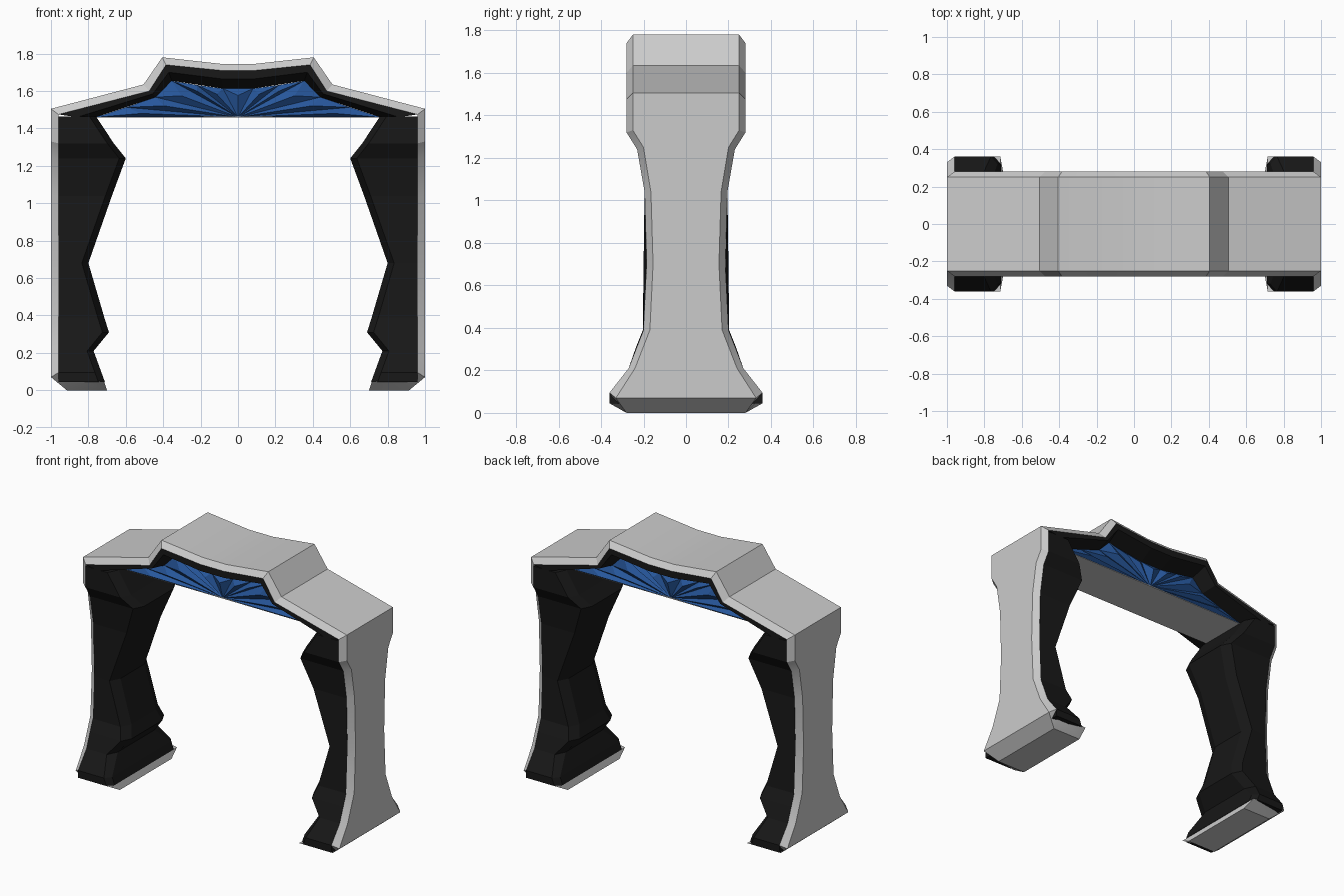
import bpy, bmesh

if "Cube" in bpy.data.objects:
    bpy.data.objects.remove(bpy.data.objects["Cube"])


def material(name, rgb):
    m = bpy.data.materials.new(name)
    m.diffuse_color = (*rgb, 1)
    m.use_nodes = True
    m.node_tree.nodes["Principled BSDF"].inputs["Base Color"].default_value = m.diffuse_color
    return m


black = material("black", (0.009, 0.009, 0.009))
blue = material("blue", (0.02, 0.095, 0.33))


def finish(name, bm, mat=None):
    bmesh.ops.recalc_face_normals(bm, faces=bm.faces[:])
    me = bpy.data.meshes.new(name)
    bm.to_mesh(me)
    bm.free()
    ob = bpy.data.objects.new(name, me)
    bpy.context.collection.objects.link(ob)
    if mat:
        me.materials.append(mat)
    return ob


def loft(name, rings, mat=None):
    """Skin a row of closed cross-sections and cap both ends."""
    bm = bmesh.new()
    vr = [[bm.verts.new(p) for p in r] for r in rings]
    n = len(rings[0])
    for a, b in zip(vr, vr[1:]):
        for i in range(n):
            j = (i + 1) % n
            bm.faces.new((a[i], a[j], b[j], b[i]))
    bm.faces.new(vr[0])
    bm.faces.new(vr[-1])
    return finish(name, bm, mat)


def both_sides(rings):
    """Continue a right-hand path of cross-sections over to the left."""
    return rings + [[(-x, y, z) for x, y, z in r] for r in reversed(rings)]


# Grey shell: outer edge x, z, half width, then bevel edge x, z
shell_path = [
    (0.70, 0.00, 0.28, 0.715, 0.045), (0.915, 0.00, 0.28, 0.925, 0.075),
    (1.00, 0.07, 0.33, 0.96, 0.095), (1.00, 0.21, 0.24, 0.96, 0.21),
    (1.00, 0.39, 0.17, 0.96, 0.39), (1.00, 0.70, 0.155, 0.96, 0.70),
    (1.00, 1.04, 0.165, 0.96, 1.04), (1.00, 1.25, 0.20, 0.96, 1.24),
    (1.00, 1.33, 0.25, 0.96, 1.32), (1.00, 1.505, 0.25, 0.96, 1.475),
    (0.505, 1.635, 0.25, 0.475, 1.60), (0.405, 1.78, 0.25, 0.385, 1.74),
    (0.09, 1.745, 0.25, 0.09, 1.71)]
rings = []
for i, (x, z, w, xi, zi) in enumerate(shell_path):
    wi = 0.36 if i < 3 else w + 0.03
    rings.append([(xi, -wi, zi), (x, -w, z), (x, w, z), (xi, wi, zi)])
shell = loft("outer_shell", both_sides(rings))
bpy.context.view_layer.objects.active = shell
shell.select_set(True)
bpy.ops.object.shade_smooth_by_angle(angle=0.4)
shell.select_set(False)

# Black inner legs: height, outer half width, front face half width, inner x
leg_levels = [
    (0.045, 0.36, 0.36, 0.712), (0.095, 0.36, 0.36, 0.73),
    (0.21, 0.27, 0.27, 0.772), (0.31, 0.232, 0.235, 0.69),
    (0.39, 0.20, 0.203, 0.715), (0.68, 0.186, 0.20, 0.80),
    (1.04, 0.195, 0.195, 0.674), (1.24, 0.23, 0.23, 0.60),
    (1.32, 0.28, 0.28, 0.664), (1.465, 0.28, 0.28, 0.76)]
rings = []
for z, w, wb, x in leg_levels:
    c = 0.04 if z < 0.1 else 0.07
    half = [(0.96, -w, z), (x + 0.035, -wb, z), (x, c - wb, z)]
    rings.append(half + [(px, -py, pz) for px, py, pz in reversed(half)])
leg = loft("inner_legs", rings, black)
leg.modifiers.new("mirror", "MIRROR").use_clip = False

# Black beam: shell edge, frame edge and recessed panel edge
beam_path = [
    ((0.96, 1.475), (0.86, 1.46), (0.76, 1.46)),
    ((0.475, 1.60), (0.455, 1.585), (0.44, 1.567)),
    ((0.385, 1.74), (0.37, 1.70), (0.355, 1.655)),
    ((0.09, 1.71), (0.09, 1.665), (0.08, 1.613))]
rings = []
for a, b, c in beam_path:
    half = [(a[0], -0.28, a[1]), (b[0], -0.28, b[1]), (c[0], -0.17, c[1])]
    rings.append(half + [(x, -y, z) for x, y, z in reversed(half)])
loft("top_beam", both_sides(rings), black)

# Blue faceted panels, fanned from the bottom middle, on front and back
right = [(0.76, 1.46), (0.6, 1.513), (0.44, 1.567), (0.355, 1.655),
         (0.22, 1.632), (0.08, 1.613)]
outline = right + [(-x, z) for x, z in reversed(right)]
bm = bmesh.new()
edge_rows = []
for s in (-1, 1):
    hub = bm.verts.new((0, s * 0.165, 1.46))
    row = [bm.verts.new((x, s * 0.17, z)) for x, z in outline]
    for a, b in zip(row, row[1:]):
        peak = (a.co + b.co) * 0.38 + hub.co * 0.24
        peak.y = s * 0.20
        p = bm.verts.new(peak)
        for tri in ((hub, a, p), (a, b, p), (b, hub, p)):
            bm.faces.new(tri)
    edge_rows.append(row + [hub])
f, k = edge_rows
for i in range(len(f)):
    j = (i + 1) % len(f)
    bm.faces.new((f[i], f[j], k[j], k[i]))
finish("faceted_panel", bm, blue)

# Grey underside of the beam
bpy.ops.mesh.primitive_cube_add(size=1, location=(0, 0, 1.461))
soffit = bpy.context.object
soffit.name = "beam_underside"
soffit.scale = (1.52, 0.34, 0.006)
